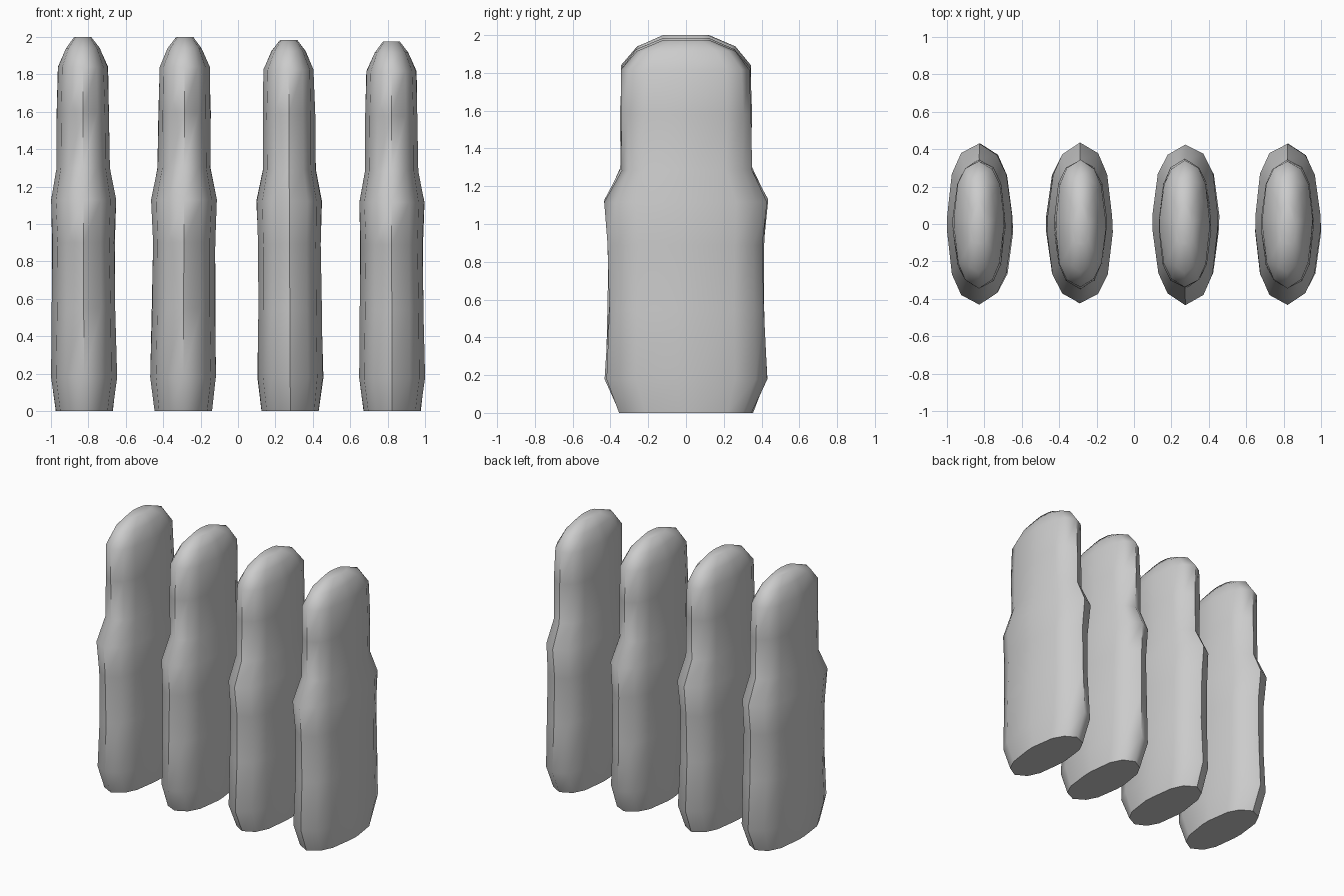
import bpy
import bmesh
import math

cube = bpy.data.objects.get("Cube")
if cube:
    bpy.data.objects.remove(cube)

# One plain material
stone = bpy.data.materials.new("pale_grey")
stone.use_nodes = True
COLOUR = (0.6, 0.6, 0.6, 1)
stone.diffuse_color = COLOUR
stone.node_tree.nodes["Principled BSDF"].inputs["Base Color"].default_value = COLOUR

# Quarter outline of the pointed oval section, as fractions of the half sizes
QUARTER = [(0, 1), (0.55, 0.87), (0.84, 0.62), (1, 0.1)]

# Ring height, half width, half depth: rounded foot, shoulder, narrow neck, domed top
RINGS = [
    (0.01, 0.152, 0.35), (0.18, 0.175, 0.425), (0.55, 0.169, 0.41),
    (0.9, 0.166, 0.41), (1.13, 0.174, 0.43), (1.3, 0.141, 0.345),
    (1.6, 0.139, 0.345), (1.84, 0.133, 0.34), (1.94, 0.09, 0.26),
    (2.0, 0.045, 0.12),
]


def oval_section():
    """Mirror the quarter outline into a closed counterclockwise loop."""
    right = QUARTER[::-1]
    upper = right + [(-x, y) for x, y in QUARTER[1:]]
    return upper + [(-x, -y) for x, y in upper]


def build_slab(name, centre, foot_shift, top_shift, height, seed):
    """Loft the rings, with slight sideways drift and hand-shaped unevenness."""
    section = oval_section()
    bm = bmesh.new()
    loops = []
    for level, (z, half_x, half_y) in enumerate(RINGS):
        t = z / RINGS[-1][0]
        drift = foot_shift * (1 - t) + top_shift * t
        loop = []
        for k, (x, y) in enumerate(section):
            wobble = 1 + 0.015 * math.sin(seed * 2 + level * 1.7 + k * 1.3)
            loop.append(bm.verts.new((centre + drift + x * half_x * wobble,
                                      y * half_y * wobble,
                                      0 if level == 0 else z * height / 2)))
        loops.append(loop)
    count = len(section)
    for low, high in zip(loops, loops[1:]):
        for k in range(count):
            n = (k + 1) % count
            bm.faces.new((low[k], low[n], high[n], high[k]))
    bm.faces.new(loops[0][::-1])
    bm.faces.new(loops[-1])
    bmesh.ops.recalc_face_normals(bm, faces=bm.faces)

    mesh = bpy.data.meshes.new(name)
    bm.to_mesh(mesh)
    bm.free()
    mesh.materials.append(stone)
    slab = bpy.data.objects.new(name, mesh)
    bpy.context.collection.objects.link(slab)
    bpy.ops.object.select_all(action="DESELECT")
    slab.select_set(True)
    bpy.context.view_layer.objects.active = slab
    bpy.ops.object.shade_smooth_by_angle(angle=math.radians(55))
    return slab


# Four upright slabs in a row
build_slab("right_outer_slab", -0.82, -0.003, -0.01, 2.0, 1)
build_slab("right_inner_slab", -0.288, -0.005, 0.003, 2.0, 2)
build_slab("left_inner_slab", 0.27, 0.01, 0.0, 1.985, 3)
build_slab("left_outer_slab", 0.82, 0.003, 0.0, 1.975, 4)
